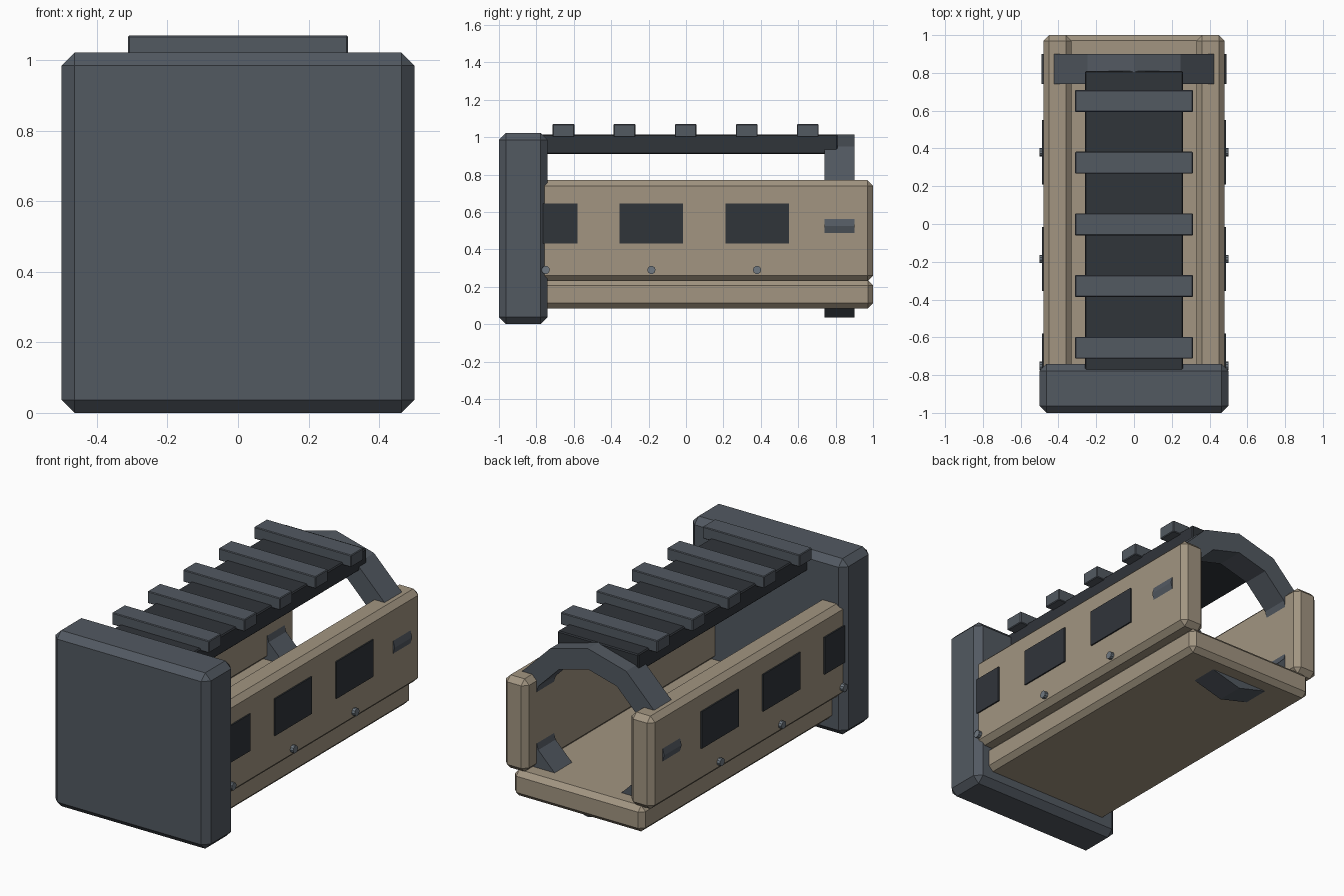
import bpy, math

if "Cube" in bpy.data.objects:
    bpy.data.objects.remove(bpy.data.objects["Cube"])

def material(name, rgb):
    m = bpy.data.materials.new(name)
    m.diffuse_color = (*rgb, 1)
    m.use_nodes = True
    m.node_tree.nodes["Principled BSDF"].inputs["Base Color"].default_value = m.diffuse_color
    return m

TAN = material("tan", (0.36, 0.30, 0.22))
SLATE = material("slate", (0.085, 0.10, 0.12))
DARK = material("dark", (0.03, 0.035, 0.042))
STEEL = material("steel", (0.16, 0.19, 0.22))

def box(name, lo, hi, mat, bevel=0.0):
    """Box between two corners, with optional flat chamfer."""
    bpy.ops.mesh.primitive_cube_add(size=1, location=[(a + b) / 2 for a, b in zip(lo, hi)])
    ob = bpy.context.object
    ob.name = name
    ob.scale = [b - a for a, b in zip(lo, hi)]
    bpy.ops.object.transform_apply(location=False, rotation=False, scale=True)
    ob.data.materials.append(mat)
    if bevel:
        mod = ob.modifiers.new("chamfer", 'BEVEL')
        mod.width, mod.segments = bevel, 1
    return ob

# Front block
box("front_block", (-0.5, -1, 0), (0.5, -0.74, 1.022), SLATE, 0.037)

# Floor panel
box("floor_panel", (-0.42, -0.8, 0.085), (0.42, 1, 0.235), TAN, 0.028)

# Side panels with windows and screws
for side, s in (("left", -1), ("right", 1)):
    x0, x1 = sorted((s * 0.33, s * 0.48))
    box(f"{side}_panel", (x0, -0.8, 0.23), (x1, 1, 0.77), TAN, 0.03)
    for i, y in enumerate((-0.75, -0.185, 0.38), 1):
        x0, x1 = sorted((s * 0.465, s * 0.488))
        box(f"{side}_window_{i}", (x0, y - 0.17, 0.43), (x1, y + 0.17, 0.645), DARK)
        bpy.ops.mesh.primitive_cylinder_add(vertices=10, radius=0.022, depth=0.035,
                                            location=(s * 0.4825, y, 0.29),
                                            rotation=(0, math.pi / 2, 0))
        screw = bpy.context.object
        screw.name = f"{side}_screw_{i}"
        screw.data.materials.append(STEEL)

# Top rail and its cross bars
box("top_rail", (-0.26, -0.8, 0.91), (0.26, 0.81, 1.015), DARK, 0.006)
for i in range(5):
    y = -0.655 + 0.3265 * i
    box(f"rail_bar_{i + 1}", (-0.312, y - 0.058, 1.0), (0.312, y + 0.058, 1.07), SLATE, 0.004)

# Twelve-sided rear ring, a rectangular section swept around the y axis
N = 12
section = [(0.49, 0.74), (0.49, 0.90), (0.37, 0.90), (0.37, 0.74)]
verts, faces = [], []
for i in range(N):
    a = 2 * math.pi * i / N
    verts += [(r * math.cos(a), y, 0.525 + r * math.sin(a)) for r, y in section]
    for k in range(4):
        j, l = (i + 1) % N, (k + 1) % 4
        faces.append((4 * i + k, 4 * i + l, 4 * j + l, 4 * j + k))
mesh = bpy.data.meshes.new("rear_ring")
mesh.from_pydata(verts, [], faces)
mesh.materials.append(SLATE)
ring = bpy.data.objects.new("rear_ring", mesh)
bpy.context.collection.objects.link(ring)
bpy.context.view_layer.objects.active = ring
bpy.ops.object.select_all(action='DESELECT')
ring.select_set(True)
bpy.ops.object.mode_set(mode='EDIT')
bpy.ops.mesh.select_all(action='SELECT')
bpy.ops.mesh.normals_make_consistent(inside=False)
bpy.ops.object.mode_set(mode='OBJECT')
